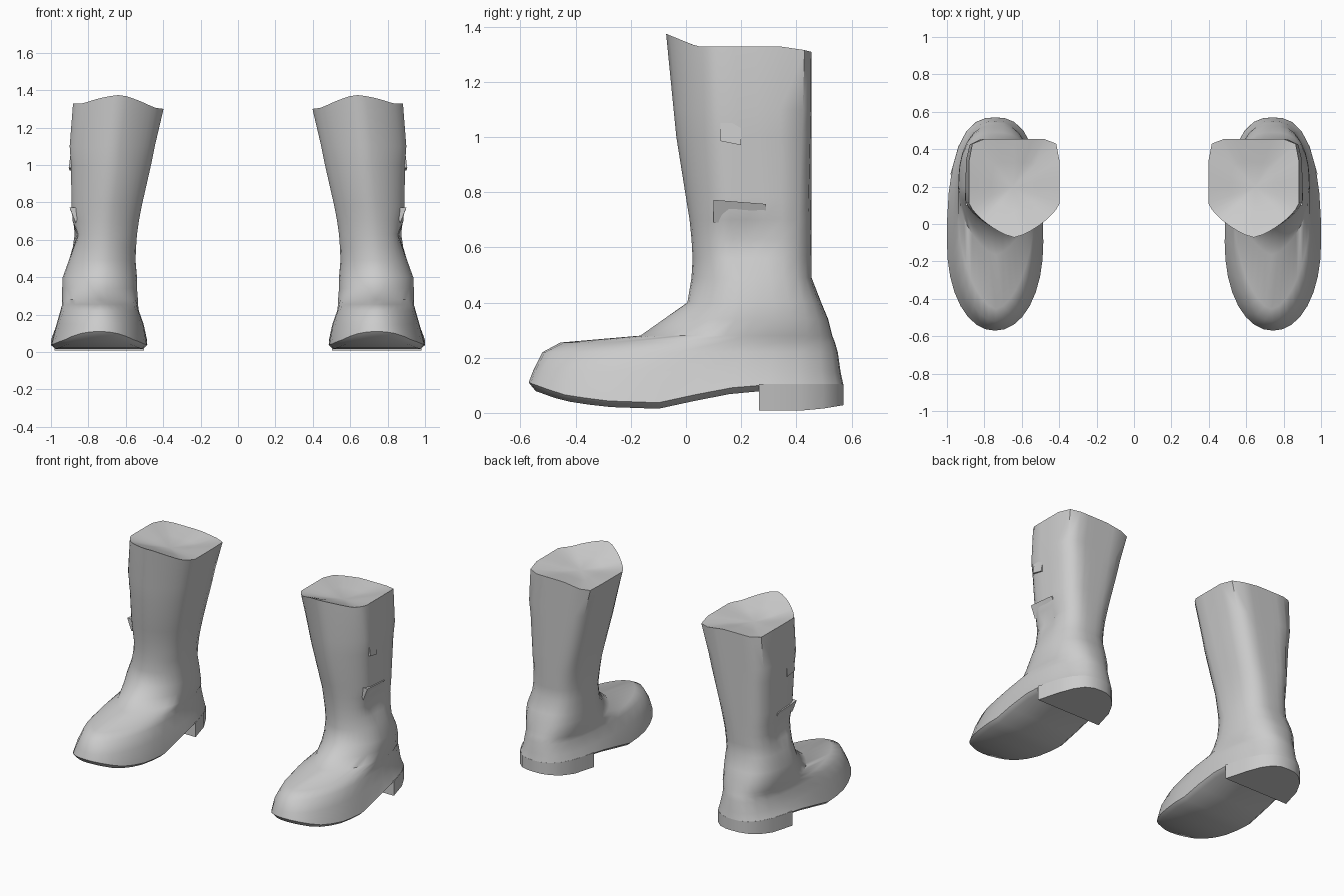
import bpy, bmesh
from math import cos, sin, tau, exp, radians

if "Cube" in bpy.data.objects:
    bpy.data.objects.remove(bpy.data.objects["Cube"])

N = 32
grey = bpy.data.materials.new("soft grey")
grey.diffuse_color = (0.6, 0.6, 0.6, 1)
grey.use_nodes = True
grey.node_tree.nodes["Principled BSDF"].inputs["Base Color"].default_value = (0.6, 0.6, 0.6, 1)


def lerp_table(table, v):
    """Piecewise linear lookup."""
    if v <= table[0][0]:
        return table[0][1]
    for (a, fa), (b, fb) in zip(table, table[1:]):
        if v <= b:
            return fa + (fb - fa) * (v - a) / (b - a)
    return table[-1][1]


def outline(x_in, x_out, y_front, y_back, y_wide, p_front, p_back, inset=0.0):
    """Rounded cross-section with separate front and back roundness."""
    cx, rx = (x_in + x_out) / 2, (x_out - x_in) / 2 - inset
    pts = []
    for i in range(N):
        c, s = cos(tau * i / N), sin(tau * i / N)
        p = p_back if s > 0 else p_front
        r = (abs(c) ** p + abs(s) ** p) ** (-1 / p)
        ry = (y_back - y_wide if s > 0 else y_wide - y_front) - inset
        pts.append((cx + rx * r * c, y_wide + ry * r * s))
    return pts


def finish(name, bm, angle):
    """Turn the mesh into an object mirrored to the other foot."""
    bmesh.ops.recalc_face_normals(bm, faces=bm.faces)
    me = bpy.data.meshes.new(name)
    bm.to_mesh(me)
    bm.free()
    me.materials.append(grey)
    ob = bpy.data.objects.new(name, me)
    bpy.context.collection.objects.link(ob)
    bpy.ops.object.select_all(action='DESELECT')
    ob.select_set(True)
    bpy.context.view_layer.objects.active = ob
    bpy.ops.object.shade_smooth_by_angle(angle=radians(angle))
    ob.modifiers.new("other_foot", 'MIRROR').use_mirror_merge = False
    return ob


def bridge(bm, a, b):
    for i in range(len(a)):
        j = (i + 1) % len(a)
        bm.faces.new((a[i], a[j], b[j], b[i]))


# Underside height along the foot: raised toe, ball, arch
SOLE = [(-.575, .09), (-.45, .045), (-.3, .022), (-.1, .015), (.13, .065), (.26, .08)]
FOOT = (.485, 1.0, -.57, .57, -.1, 2.1, 2.6)

# Levels: z, then inner x, outer x, front y, back y, widest y, roundness
LEVELS = [
    (.15, .505, .97, -.555, .56, -.08, 2.1, 2.6),
    (.22, .53, .95, -.52, .55, -.03, 2.0, 2.6),
    (.255, .535, .94, -.455, .54, .03, 1.7, 2.6),
    (.28, .535, .94, -.165, .53, .14, 1.5, 2.6),
    (.34, .54, .94, -.08, .515, .18, 1.6, 2.6),
    (.40, .54, .937, .005, .49, .2, 1.8, 2.7),
    (.49, .548, .905, .02, .455, .2, 1.8, 3),
    (.56, .545, .895, .024, .455, .18, 1.7, 3.2),
    (.63, .54, .89, .02, .455, .17, 1.7, 3.5),
    (.70, .53, .89, .013, .455, .16, 1.6, 4),
    (.78, .515, .89, .0, .455, .15, 1.6, 4.5),
    (1.0, .465, .893, -.035, .455, .13, 1.5, 6),
    (1.1, .445, .9, -.045, .455, .12, 1.45, 7),
    (1.33, .398, .882, -.072, .455, .11, 1.35, 9),
]


def dent(x, y, z):
    """Pinch in the outer side of the ankle."""
    if x < .75:
        return x
    return x - .045 * exp(-((y - .21) / .1) ** 2 - ((z - .62) / .06) ** 2)


def rim(x, y):
    """Wavy top edge with a front peak and a lower inner side."""
    peak = .045 * max(0, (.04 - y) / .11)
    return 1.328 + peak - .028 * max(0, (.6 - x) / .2) - .02 * max(0, (y - .38) / .075)


# Boot: sole, foot and shaft in one skin
bm = bmesh.new()
rings = []
for inset, lift in ((.025, 0), (0, .022)):
    rings.append([bm.verts.new((x, y, lerp_table(SOLE, y) + lift))
                  for x, y in outline(*FOOT, inset=inset)])
for z, *shape in LEVELS:
    top = z == LEVELS[-1][0]
    rings.append([bm.verts.new((dent(x, y, z), y, rim(x, y) if top else z))
                  for x, y in outline(*shape)])
for a, b in zip(rings, rings[1:]):
    bridge(bm, a, b)
# sole strips joining left and right edges
base = rings[0]
for i in range(-N // 4, N // 4):
    quad = [base[i % N], base[(i + 1) % N], base[(N // 2 - i - 1) % N], base[(N // 2 - i) % N]]
    bm.faces.new(list(dict.fromkeys(quad)))
# shallow sunken top
inner = []
for v in rings[-1]:
    x, y, z = v.co
    inner.append(bm.verts.new((.64 + (x - .64) * .5, .2 + (y - .2) * .5, z * .4 + 1.3 * .6 - .015)))
bridge(bm, rings[-1], inner)
centre = bm.verts.new((.65, .2, 1.275))
for i in range(N):
    bm.faces.new((inner[i], inner[(i + 1) % N], centre))
finish("boot", bm, 50)

# Heel block under the back of the foot
bm = bmesh.new()
plan = [p for p in outline(*FOOT) if p[1] > .28]
plan = [(plan[0][0] + .01, .265)] + plan + [(plan[-1][0] - .01, .265)]
high = [bm.verts.new((x, y, .105)) for x, y in plan]
low = [bm.verts.new((x, y, .008 + .02 * max(0, (y - .45) / .12))) for x, y in plan]
bridge(bm, high, low)
bm.faces.new(high)
bm.faces.new(low)
finish("heel", bm, 40)


# Folded leather flaps on the outer side of the shaft
def flap(name, y0, y1, z0, z1, x_base, x_lip, lip_low):
    bm = bmesh.new()
    zl, zh = (z0, z1) if lip_low else (z1, z0)
    lip = [bm.verts.new((x_lip, y0, zl)), bm.verts.new((x_lip - .005, y1, zl - .015))]
    far = [bm.verts.new((x_base, y0, zh)), bm.verts.new((x_base, y1, zh))]
    back = [bm.verts.new((x_base - .04, y0, zl)), bm.verts.new((x_base - .04, y1, zl - .015))]
    bm.faces.new((lip[0], lip[1], far[1], far[0]))
    bm.faces.new((lip[0], lip[1], back[1], back[0]))
    bm.faces.new((back[0], back[1], far[1], far[0]))
    for k in (0, 1):
        bm.faces.new((lip[k], far[k], back[k]))
    finish(name, bm, 30)


flap("upper_flap", .125, .2, .985, 1.1, .89, .905, True)
flap("lower_flap", .1, .29, .69, .772, .868, .9, False)
